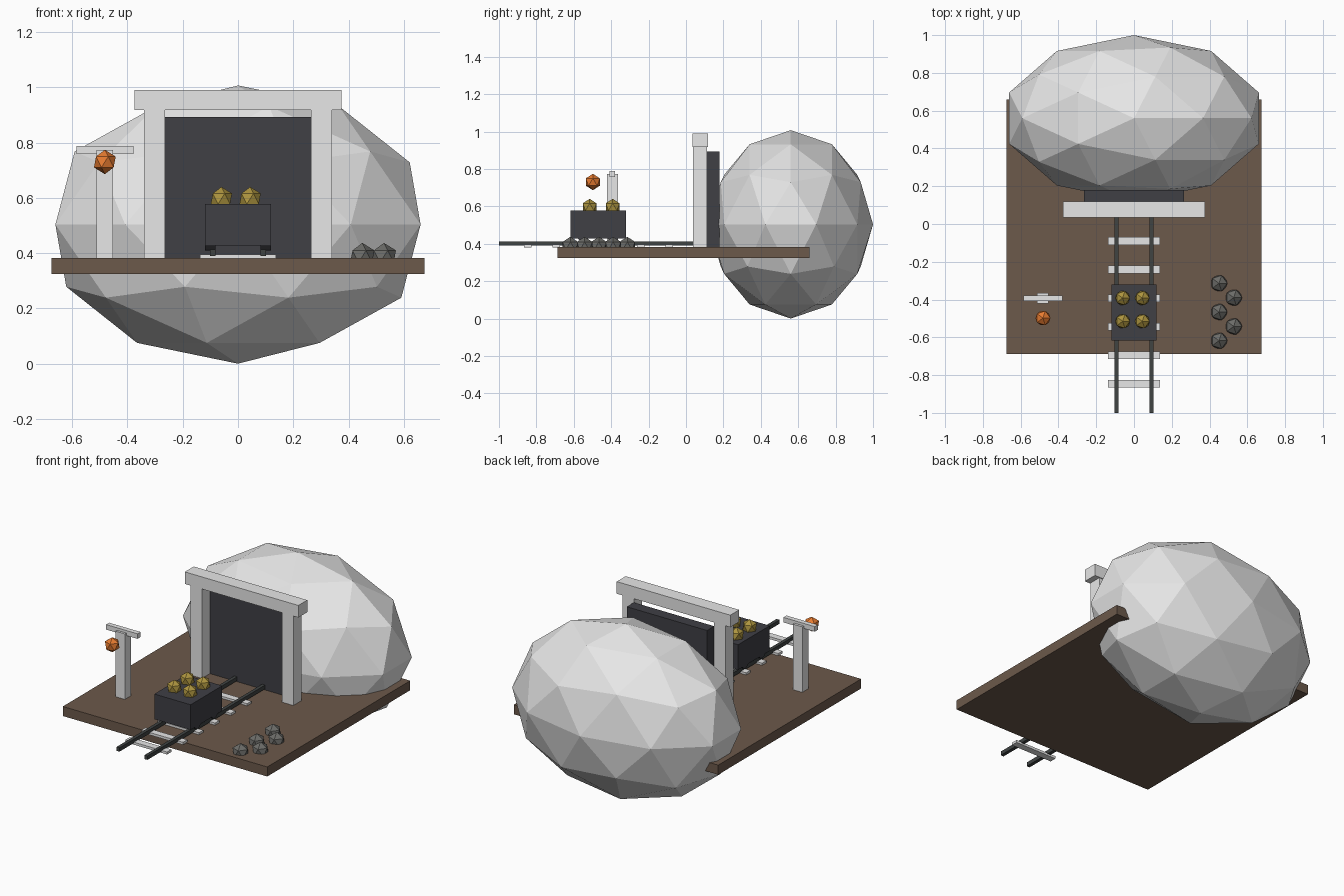
import bpy

default = bpy.data.objects.get("Cube")
if default:
    bpy.data.objects.remove(default, do_unlink=True)


def material(name, rgb):
    m = bpy.data.materials.new(name)
    m.use_nodes = True
    m.diffuse_color = (*rgb, 1)
    m.node_tree.nodes["Principled BSDF"].inputs["Base Color"].default_value = (*rgb, 1)
    return m


PALE = material("pale grey", (0.8, 0.8, 0.8))
EARTH = material("earth brown", (0.15, 0.10, 0.07))
DARK = material("dark charcoal", (0.05, 0.05, 0.06))
STEEL = material("rail steel", (0.05, 0.056, 0.055))
GOLD = material("gold ore", (0.42, 0.30, 0.05))
ORANGE = material("lantern orange", (0.8, 0.2, 0.03))
STONE = material("stone grey", (0.15, 0.15, 0.14))


def finish(name, mat):
    ob = bpy.context.object
    ob.name = name
    ob.data.materials.append(mat)
    return ob


def box(name, mat, x, y, z):
    """Box from (min, max) pairs along each axis."""
    spans = (x, y, z)
    bpy.ops.mesh.primitive_cube_add(size=1, location=[(a + b) / 2 for a, b in spans])
    ob = finish(name, mat)
    ob.scale = [b - a for a, b in spans]
    return ob


def rock(name, mat, centre, radius, detail=1):
    bpy.ops.mesh.primitive_ico_sphere_add(subdivisions=detail, radius=1, location=centre)
    ob = finish(name, mat)
    ob.scale = radius
    return ob


GROUND = 0.382

# Ground slab and the hill behind the entrance
box("ground", EARTH, (-0.675, 0.675), (-0.688, 0.66), (0.325, GROUND))
rock("hill", PALE, (0, 0.56, 0.5035), (0.695, 0.44, 0.5035), detail=2)

# Mine entrance
box("tunnel_door", DARK, (-0.265, 0.265), (0.113, 0.18), (GROUND, 0.893))
for side, s in (("left", 1), ("right", -1)):
    box(side + "_entrance_post", PALE, sorted((s * 0.265, s * 0.34)), (0.037, 0.113), (GROUND, 0.918))
box("entrance_lintel", PALE, (-0.375, 0.375), (0.034, 0.118), (0.918, 0.99))

# Track
for i in range(6):
    y = -0.09 - i * 0.151
    box("sleeper", PALE, (-0.137, 0.137), (y - 0.02, y + 0.02), (0.38, 0.395))
for s in (1, -1):
    box("rail", STEEL, sorted((s * 0.082, s * 0.102)), (-1, 0.11), (0.39, 0.413))

# Cart with wheels and ore
box("cart_body", DARK, (-0.12, 0.12), (-0.618, -0.32), (0.428, 0.578))
for x in (-0.1, 0.1):
    for y in (-0.55, -0.39):
        bpy.ops.mesh.primitive_cylinder_add(vertices=12, radius=0.03, depth=0.038,
                                            location=(x, y, 0.44), rotation=(0, 1.5708, 0))
        finish("cart_wheel", DARK)
for x in (-0.06, 0.044):
    for y in (-0.515, -0.392):
        rock("gold_nugget", GOLD, (x, y, 0.597), (0.043,) * 3)

# Lantern stand
box("lantern_post", PALE, (-0.513, -0.452), (-0.422, -0.364), (GROUND, 0.773))
box("lantern_arm", PALE, (-0.585, -0.378), (-0.408, -0.379), (0.758, 0.788))
rock("lantern", ORANGE, (-0.482, -0.498, 0.73), (0.044,) * 3)

# Loose stones in two staggered rows
for i in range(5):
    rock("loose_stone", STONE, (0.45 + 0.078 * (i % 2), -0.314 - 0.076 * i, 0.388), (0.049,) * 3)
